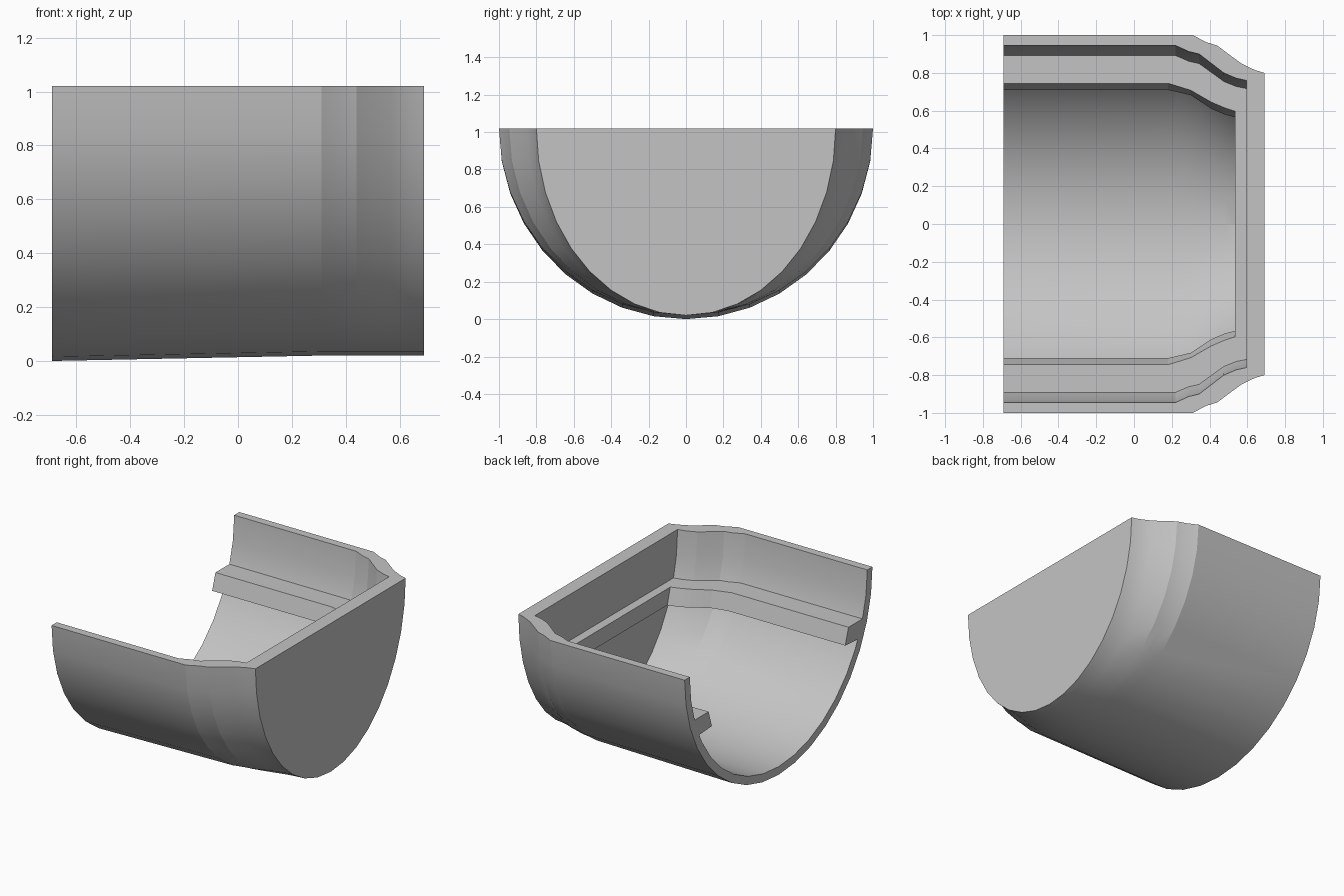
import bpy, bmesh
from math import sin, cos, pi, radians

TOP = 1.02
SEGMENTS = 18

if "Cube" in bpy.data.objects:
    bpy.data.objects.remove(bpy.data.objects["Cube"])

grey = bpy.data.materials.new("plain grey")
grey.use_nodes = True
colour = (0.55, 0.55, 0.55, 1)
grey.diffuse_color = colour
grey.node_tree.nodes["Principled BSDF"].inputs["Base Color"].default_value = colour


def finish(bm, name):
    bmesh.ops.recalc_face_normals(bm, faces=bm.faces)
    mesh = bpy.data.meshes.new(name)
    bm.to_mesh(mesh)
    bm.free()
    mesh.materials.append(grey)
    obj = bpy.data.objects.new(name, mesh)
    bpy.context.collection.objects.link(obj)
    bpy.ops.object.select_all(action="DESELECT")
    obj.select_set(True)
    bpy.context.view_layer.objects.active = obj
    bpy.ops.object.shade_smooth_by_angle(angle=radians(12))
    return obj


def bridge(bm, a, b, closed=False):
    n = len(a)
    for i in range(n if closed else n - 1):
        j = (i + 1) % n
        bm.faces.new((a[i], a[j], b[j], b[i]))


def half_ring(bm, x, width, lift):
    """Half-ellipse hanging from the rim, with the keel rising towards the end."""
    depth = TOP - lift - 0.02 * min(1, x + 0.69)
    angles = [pi * i / SEGMENTS for i in range(SEGMENTS + 1)]
    return [bm.verts.new((x, width * cos(a), TOP - depth * sin(a))) for a in angles]


# Trough shell: outer and inner skins that narrow towards the closed end
outer = [(-0.69, 1), (0.31, 1), (0.385, 0.962), (0.44, 0.945),
         (0.565, 0.852), (0.64, 0.815), (0.69, 0.8)]
inner = [(-0.69, 0.945), (0.22, 0.945), (0.29, 0.913), (0.345, 0.9),
         (0.475, 0.8), (0.54, 0.772), (0.595, 0.76)]
bm = bmesh.new()
out_rings = [half_ring(bm, x, w, 0) for x, w in outer]
in_rings = [half_ring(bm, x, w, 0.055) for x, w in inner]
for rings in (out_rings, in_rings):
    for a, b in zip(rings, rings[1:]):
        bridge(bm, a, b)
    bm.faces.new(rings[-1])                        # end wall
bridge(bm, out_rings[0], in_rings[0])              # open edge
for side in (0, -1):                               # side rims
    bridge(bm, [r[side] for r in out_rings], [r[side] for r in in_rings])
bm.faces.new((out_rings[-1][0], out_rings[-1][-1],
              in_rings[-1][-1], in_rings[-1][0]))  # end rim
finish(bm, "trough_shell")

# Ledge: one beam along both sides and across the closed end
# each station: inner x, top edge y, bottom edge y, outer x, outer y
stations = [(-0.69, 0.745, 0.71, -0.69, 0.91), (0.18, 0.745, 0.71, 0.22, 0.91),
            (0.3, 0.708, 0.682, 0.345, 0.87), (0.41, 0.645, 0.61, 0.475, 0.78),
            (0.48, 0.615, 0.58, 0.54, 0.75), (0.535, 0.597, 0.565, 0.64, 0.735)]
bm = bmesh.new()
sections = []
for sign, path in ((1, stations), (-1, stations[::-1])):
    for x, top_y, low_y, out_x, out_y in path:
        corners = [(x, top_y, 0.71), (x, low_y, 0.6),
                   (out_x, out_y - 0.04, 0.59), (out_x, out_y, 0.71)]
        sections.append([bm.verts.new((px, sign * py, pz)) for px, py, pz in corners])
for a, b in zip(sections, sections[1:]):
    bridge(bm, a, b, closed=True)
bm.faces.new(sections[0])
bm.faces.new(sections[-1])
finish(bm, "inner_ledge")
